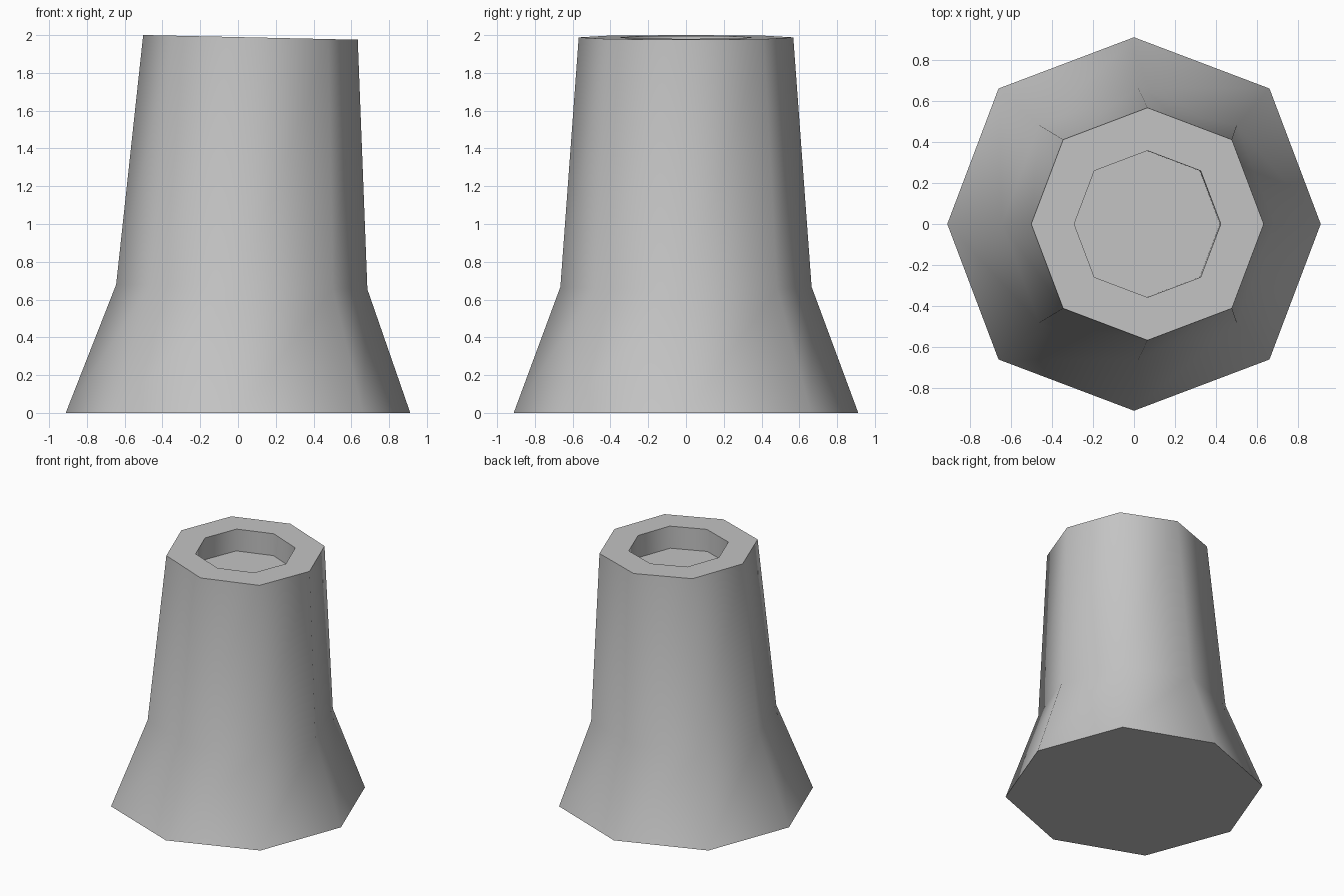
import bpy, bmesh, math

cube = bpy.data.objects.get("Cube")
if cube:
    bpy.data.objects.remove(cube, do_unlink=True)

SIDES = 8

# Plain grey material
grey = bpy.data.materials.new("plain_grey")
grey.use_nodes = True
colour = (0.55, 0.55, 0.55, 1)
grey.diffuse_color = colour
grey.node_tree.nodes["Principled BSDF"].inputs["Base Color"].default_value = colour


def add_ring(bm, centre_x, centre_z, radius, slope):
    """Slightly squared octagon, leaning along x by the given slope."""
    ring = []
    for i in range(SIDES):
        angle = math.tau * i / SIDES
        r = radius * (1.026 if i % 2 else 1)
        x = r * math.cos(angle)
        ring.append(bm.verts.new((centre_x + x, r * math.sin(angle), centre_z - slope * x)))
    return ring


# Rings run from the foot, over the rim and down into the socket:
# centre x, centre z, radius, slope
rings = [
    (0, 0, 0.912, 0),
    (0.02, 0.667, 0.665, 0.019),
    (0.066, 1.988, 0.568, 0.022),
    (0.066, 1.988, 0.358, 0.022),
    (0.062, 1.812, 0.358, 0.022),
]

bm = bmesh.new()
loops = [add_ring(bm, *r) for r in rings]
for low, high in zip(loops, loops[1:]):
    for i in range(SIDES):
        j = (i + 1) % SIDES
        bm.faces.new((low[i], low[j], high[j], high[i]))

# Closed underside and socket floor
bm.faces.new(list(reversed(loops[0])))
bm.faces.new(loops[-1])
bmesh.ops.recalc_face_normals(bm, faces=bm.faces[:])

mesh = bpy.data.meshes.new("flared_post")
bm.to_mesh(mesh)
bm.free()
mesh.materials.append(grey)
post = bpy.data.objects.new("flared_post", mesh)
bpy.context.collection.objects.link(post)

# Soft sides, crisp rim and foot
bpy.ops.object.select_all(action="DESELECT")
post.select_set(True)
bpy.context.view_layer.objects.active = post
bpy.ops.object.shade_smooth_by_angle(angle=math.radians(60))
